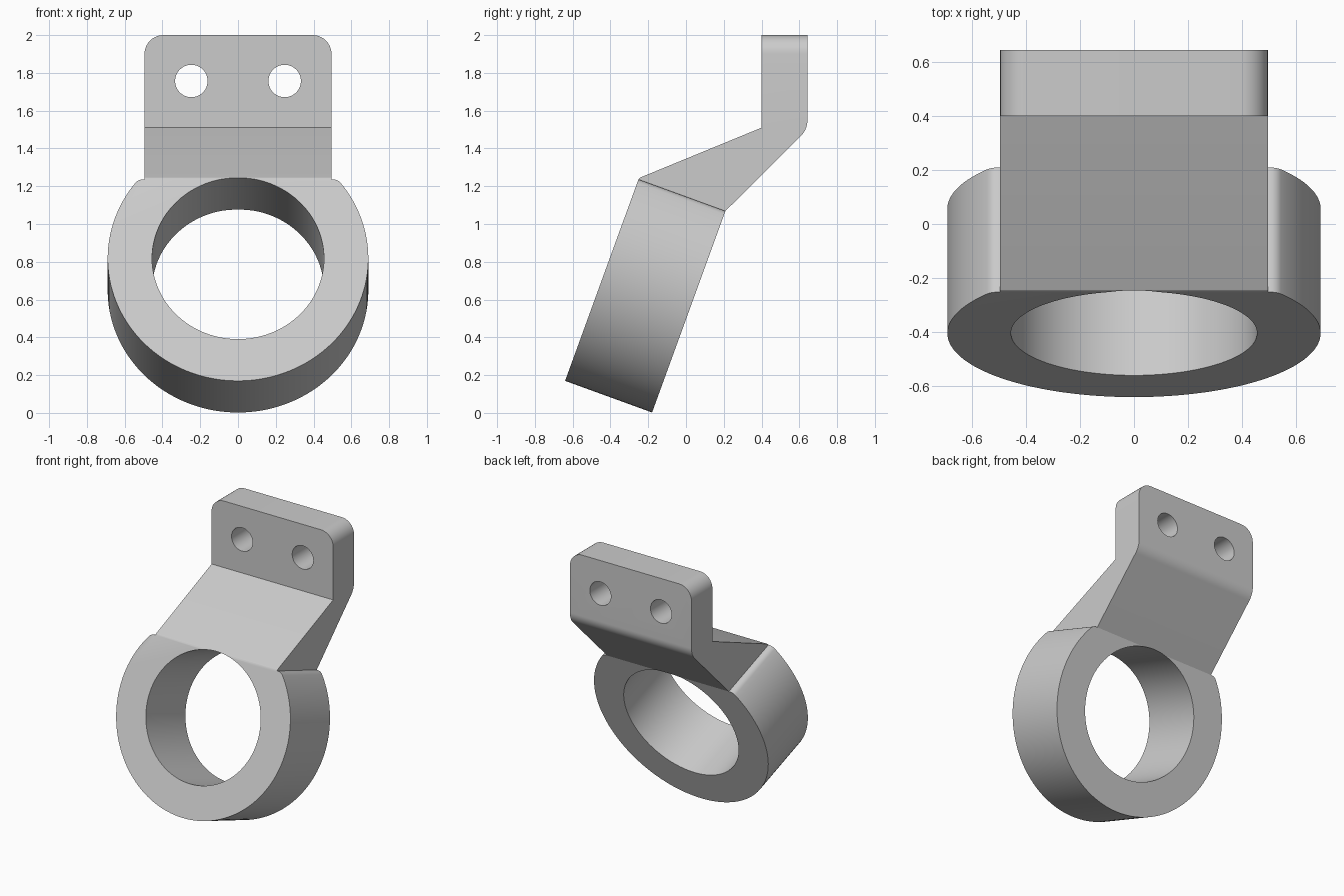
import bpy, bmesh
from math import sin, cos, pi, radians, sqrt, atan2
from mathutils import Matrix, Vector

if "Cube" in bpy.data.objects:
    bpy.data.objects.remove(bpy.data.objects["Cube"])

R_OUT, R_HOLE, DEPTH, FLAT, HALF_W, TOP = 0.69, 0.455, 0.49, 0.445, 0.495, 2.0
# ring frame: y runs along the ring axis, z up its face
FRAME = Matrix.Translation((0, -0.404, 0.818)) @ Matrix.Rotation(radians(-20), 4, 'X')
INV = FRAME.inverted()

grey = bpy.data.materials.new("plain grey")
grey.use_nodes = True
grey.diffuse_color = (0.6, 0.6, 0.6, 1)
grey.node_tree.nodes["Principled BSDF"].inputs["Base Color"].default_value = (0.6, 0.6, 0.6, 1)


def prism(points, step):
    """Extrude a closed outline of 3D points by a vector."""
    bm = bmesh.new()
    face = bm.faces.new([bm.verts.new(p) for p in points])
    new = bmesh.ops.extrude_face_region(bm, geom=[face])["geom"]
    bmesh.ops.translate(bm, vec=step, verts=[v for v in new if isinstance(v, bmesh.types.BMVert)])
    bmesh.ops.recalc_face_normals(bm, faces=bm.faces)
    return bm


def finish(bm, name):
    bmesh.ops.recalc_face_normals(bm, faces=bm.faces)
    mesh = bpy.data.meshes.new(name)
    bm.to_mesh(mesh)
    bm.free()
    mesh.materials.append(grey)
    obj = bpy.data.objects.new(name, mesh)
    bpy.context.collection.objects.link(obj)
    return obj


def circle(radius, count):
    return [(radius * cos(2 * pi * i / count), radius * sin(2 * pi * i / count)) for i in range(count)]


def fillet(a, b, c, radius, n=8):
    """Arc of points rounding corner b."""
    a, b, c = Vector(a), Vector(b), Vector(c)
    u, w = (a - b).normalized(), (c - b).normalized()
    half = u.angle(w) / 2
    centre = b + (u + w).normalized() * radius / sin(half)
    p, q = (b + d * radius * cos(half) / sin(half) - centre for d in (u, w))
    return [centre + (p.lerp(q, i / n)).normalized() * radius for i in range(n + 1)]


def combine(obj, other, operation):
    mod = obj.modifiers.new(operation, 'BOOLEAN')
    mod.operation, mod.object, mod.solver = operation, other, 'EXACT'
    bpy.context.view_layer.objects.active = obj
    bpy.ops.object.modifier_apply(modifier=mod.name)
    bpy.data.objects.remove(other)


# clamp ring: a disc with a flat top and rounded shoulders
f = 0.05
cx, cz = sqrt((R_OUT - f) ** 2 - (FLAT - f) ** 2), FLAT - f
a0 = atan2(cz, cx)
right = [(cx + f * cos(a0 + (pi / 2 - a0) * i / 6), cz + f * sin(a0 + (pi / 2 - a0) * i / 6))
         for i in range(7)]
left = [(-x, z) for x, z in reversed(right)]
sweep = pi + 2 * a0
low = [(R_OUT * cos(pi - a0 + sweep * i / 96), R_OUT * sin(pi - a0 + sweep * i / 96)) for i in range(1, 96)]
body = finish(prism([(x, 0, z) for x, z in right + left + low], (0, DEPTH, 0)), "clamp_bracket")

# cranked mounting arm: side profile swept across the width
front = (FRAME @ Vector((0, 0, FLAT))).yz
back = (FRAME @ Vector((0, DEPTH, FLAT))).yz
slope, crest = (0.40, 1.51), (-0.245, 1.245)
knee, heel = (0.643, 1.50), (0.643, TOP)
profile = [front] + fillet(front, crest, slope, 0.008, 4) + [slope, (0.40, TOP), heel]
profile += fillet(heel, knee, back, 0.12) + [back]
bm = prism([(-HALF_W, y, z) for y, z in profile], (2 * HALF_W, 0, 0))
corners = [e for e in bm.edges if all(v.co.z > TOP - 0.001 for v in e.verts)
           and abs(e.verts[0].co.x - e.verts[1].co.x) < 0.001]
bmesh.ops.bevel(bm, geom=corners, offset=0.1, segments=10, profile=0.5, affect='EDGES')
bm.transform(INV)
for v in bm.verts:
    if abs(v.co.z - FLAT) < 0.0005:
        v.co.z = FLAT
combine(body, finish(bm, "arm"), 'UNION')

# ring bore and the two bolt holes
combine(body, finish(prism([(x, -0.5, z) for x, z in circle(R_HOLE, 96)], (0, 1.5, 0)), "bore"), 'DIFFERENCE')
for side in (-1, 1):
    bm = prism([(x + side * 0.247, 0.3, z + 1.757) for x, z in circle(0.086, 40)], (0, 0.5, 0))
    bm.transform(INV)
    combine(body, finish(bm, "bolt_hole"), 'DIFFERENCE')

# stand the part upright and shade it
body.data.transform(FRAME)
body.select_set(True)
bpy.context.view_layer.objects.active = body
bpy.ops.object.shade_smooth_by_angle(angle=radians(25))
